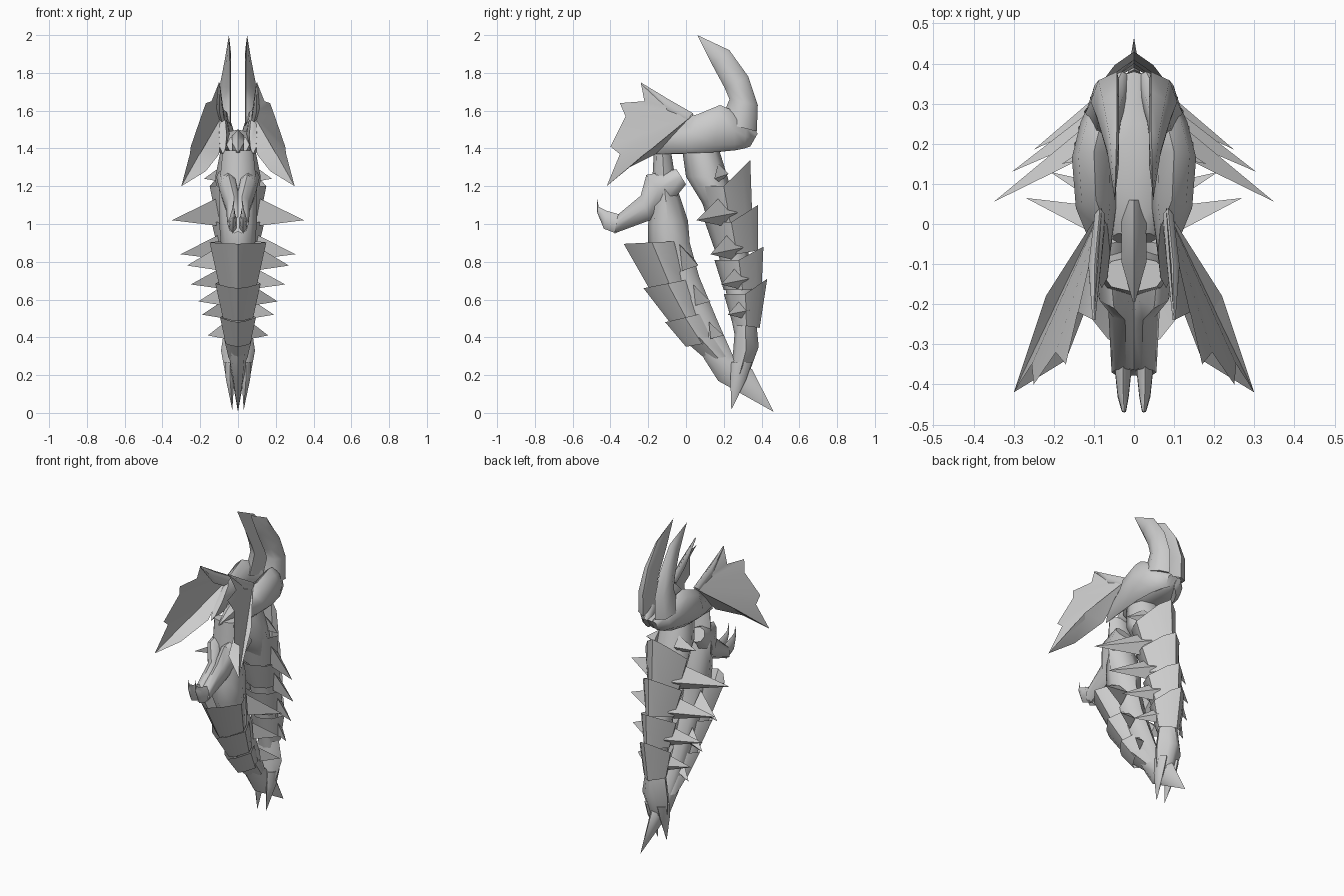
import bpy, bmesh, math
from mathutils import Vector

grey = bpy.data.materials.new("bone grey")
grey.diffuse_color = (0.6, 0.6, 0.6, 1)


def finish(name, verts, faces, facing=None):
    """Make the object; facing(face centre) gives the outward side of open sheets."""
    mesh = bpy.data.meshes.new(name)
    mesh.from_pydata(verts, [], faces)
    bm = bmesh.new()
    bm.from_mesh(mesh)
    bmesh.ops.remove_doubles(bm, verts=bm.verts, dist=0.0005)
    bmesh.ops.recalc_face_normals(bm, faces=bm.faces)
    if facing:
        total = sum(f.normal.dot(facing(f.calc_center_median())) * f.calc_area()
                    for f in bm.faces)
        if total < 0:
            bmesh.ops.reverse_faces(bm, faces=bm.faces)
    bm.to_mesh(mesh)
    bm.free()
    mesh.materials.append(grey)
    ob = bpy.data.objects.new(name, mesh)
    bpy.context.collection.objects.link(ob)
    bpy.ops.object.select_all(action='DESELECT')
    ob.select_set(True)
    bpy.context.view_layer.objects.active = ob
    bpy.ops.object.shade_smooth_by_angle(angle=math.radians(50))


def loft(name, stations, sides=8, side=1, caps=True, keel=None, flat=None):
    """Stations: (y, z) of one edge, (y, z) of the other, half width, x centre.
    keel 0 or 1 sharpens the first or second edge to a ridge (1 also lifts it),
    flat limits how far the inner side bulges."""
    verts, faces = [], []
    for y0, z0, y1, z1, w, *xc in stations:
        for k in range(sides):
            a = 2 * math.pi * k / sides
            t = (1 - math.cos(a)) / 2
            x = w * math.sin(a)
            if keel is not None and abs(t - keel) < 0.45:
                x *= 0.62
            if flat is not None:
                x = max(x, -flat)
            tz = max(0, 2 * t - 1) if keel == 1 else t
            verts.append((side * (x + (xc[0] if xc else 0)),
                          y0 + (y1 - y0) * t, z0 + (z1 - z0) * tz))
    for i in range(len(stations) - 1):
        for k in range(sides):
            a, b = i * sides + k, i * sides + (k + 1) % sides
            faces.append((a, b, b + sides, a + sides))
    facing = None
    if caps:
        faces.append(tuple(range(sides)))
        if stations[-1][4] > 0:
            faces.append(tuple(range(len(verts) - sides, len(verts))))
    else:
        mid = sum((Vector(v) for v in verts), Vector()) / len(verts)
        facing = lambda c: c - mid
    finish(name, verts, faces, facing)


def pair(name, stations, sides=8, flat=None):
    for s, tag in ((1, "right"), (-1, "left")):
        loft(f"{name}_{tag}", stations, sides, s, flat=flat)


def spikes(name, base, tip):
    """Mirrored three-sided thorns from a base triangle to a tip."""
    for s, tag in ((1, "right"), (-1, "left")):
        verts = [(s * x, y, z) for x, y, z in base + [tip]]
        finish(f"{name}_{tag}", verts, [(0, 1, 2), (0, 1, 3), (1, 2, 3), (2, 0, 3)])


# Swept horns on the back of the head, flat on the inner side
pair("horn", [(0.06, 2.0, 0.06, 2.0, 0, 0.048),
              (0.14, 1.84, 0.23, 1.92, 0.025, 0.043),
              (0.205, 1.72, 0.33, 1.78, 0.05, 0.043),
              (0.23, 1.66, 0.38, 1.63, 0.065, 0.043),
              (0.18, 1.54, 0.375, 1.49, 0.078, 0.043)], flat=0.006)

# Head: narrow prow, low crown and raised cheeks
loft("prow", [(-0.195, 1.38, -0.195, 1.375, 0.003),
              (-0.10, 1.45, -0.08, 1.37, 0.036),
              (0.0, 1.50, 0.0, 1.37, 0.036),
              (0.06, 1.50, 0.06, 1.38, 0.03)], 6)
loft("crown", [(-0.02, 1.47, -0.05, 1.37, 0.06),
               (0.10, 1.50, 0.08, 1.37, 0.12),
               (0.25, 1.49, 0.25, 1.39, 0.11),
               (0.38, 1.48, 0.33, 1.41, 0.035)])
pair("cheek", [(0.02, 1.57, -0.16, 1.37, 0.02, 0.08),
               (0.06, 1.58, 0.02, 1.375, 0.05, 0.095),
               (0.18, 1.63, 0.15, 1.38, 0.055, 0.10),
               (0.25, 1.60, 0.26, 1.39, 0.05, 0.083),
               (0.32, 1.53, 0.31, 1.40, 0.045, 0.06),
               (0.38, 1.48, 0.34, 1.41, 0.02, 0.03)])

# Ragged fan wings, folded under along the lower edge
wing = [(0.08, 0.04, 1.58), (0.10, -0.24, 1.75), (0.14, -0.22, 1.65),
        (0.17, -0.35, 1.64), (0.195, -0.32, 1.57), (0.25, -0.40, 1.41),
        (0.255, -0.35, 1.37), (0.30, -0.42, 1.20), (0.22, -0.18, 1.40),
        (0.17, -0.34, 1.28), (0.10, -0.16, 1.37)]
for s, tag in ((1, "right"), (-1, "left")):
    finish("wing_" + tag, [(s * x, y, z) for x, y, z in wing],
           [(0, i, i + 1) for i in range(1, 8)] + [(0, 8, 10), (8, 7, 9), (8, 9, 10)],
           lambda c, s=s: Vector((s, 0, 0.3)))
pair("wing_rib", [(0.04, 1.585, -0.02, 1.54, 0.015, 0.085),
                  (-0.10, 1.665, -0.11, 1.59, 0.018, 0.098),
                  (-0.24, 1.75, -0.235, 1.735, 0.004, 0.10)], 6)

# Front body, ending in a single long stinger
loft("front_body", [(-0.17, 1.39, -0.08, 1.39, 0.08),
                    (-0.18, 1.20, -0.05, 1.20, 0.10),
                    (-0.20, 1.00, 0.01, 1.02, 0.10),
                    (-0.20, 0.88, 0.02, 0.90, 0.09),
                    (-0.10, 0.68, 0.07, 0.72, 0.08),
                    (0.00, 0.45, 0.17, 0.48, 0.06),
                    (0.10, 0.28, 0.25, 0.30, 0.045),
                    (0.17, 0.17, 0.35, 0.23, 0.035),
                    (0.465, 0.005, 0.465, 0.005, 0)])

# Overlapping keeled belly plates
belly = [[(-0.33, 0.895, -0.03, 0.91, 0.15), (-0.19, 0.65, 0.02, 0.70, 0.10)],
         [(-0.225, 0.66, 0.03, 0.71, 0.12), (-0.09, 0.485, 0.09, 0.52, 0.08)],
         [(-0.11, 0.48, 0.10, 0.53, 0.095), (0.0, 0.35, 0.17, 0.38, 0.065)],
         [(-0.03, 0.40, 0.17, 0.40, 0.075), (0.11, 0.28, 0.23, 0.30, 0.05)]]
for i, rings in enumerate(belly):
    loft(f"belly_plate_{i + 1}", rings, caps=False, keel=0)

# Grasping arms with upturned claws
pair("arm", [(-0.05, 1.29, 0.0, 1.21, 0.05, 0.065),
             (-0.21, 1.26, -0.08, 1.11, 0.05, 0.05),
             (-0.24, 1.15, -0.19, 1.02, 0.042, 0.022),
             (-0.36, 1.05, -0.38, 0.95, 0.036, 0.02)])
pair("claw", [(-0.35, 1.05, -0.37, 0.95, 0.024, 0.027),
              (-0.42, 1.07, -0.435, 0.975, 0.016, 0.027),
              (-0.462, 1.09, -0.47, 1.06, 0.006, 0.025),
              (-0.47, 1.13, -0.47, 1.13, 0, 0.024)], 6)

# Back tail core
loft("tail_core", [(-0.02, 1.39, 0.17, 1.41, 0.09),
                   (0.0, 1.25, 0.22, 1.25, 0.12),
                   (0.08, 1.12, 0.26, 1.10, 0.11),
                   (0.14, 1.0, 0.30, 1.0, 0.085),
                   (0.20, 0.7, 0.36, 0.7, 0.07),
                   (0.26, 0.4, 0.35, 0.42, 0.06)])

# Flared tail plates, keeled along the back
tail = [[(0.06, 1.20, 0.34, 1.34, 0.15), (0.12, 1.00, 0.35, 1.06, 0.11)],
        [(0.10, 1.01, 0.38, 1.10, 0.14), (0.16, 0.84, 0.38, 0.86, 0.10)],
        [(0.15, 0.81, 0.41, 0.88, 0.125), (0.20, 0.65, 0.40, 0.66, 0.09)],
        [(0.20, 0.63, 0.43, 0.71, 0.11), (0.25, 0.46, 0.39, 0.45, 0.08)]]
for i, rings in enumerate(tail):
    loft(f"tail_plate_{i + 1}", rings, caps=False, keel=1)

# Tail end cup and its two prongs
loft("tail_cup", [(0.26, 0.46, 0.37, 0.50, 0.07),
                  (0.25, 0.33, 0.385, 0.35, 0.09),
                  (0.235, 0.20, 0.33, 0.20, 0.066)], caps=False, keel=1)
pair("tail_prong", [(0.24, 0.27, 0.35, 0.27, 0.033, 0.042),
                    (0.235, 0.18, 0.32, 0.18, 0.026, 0.042),
                    (0.24, 0.015, 0.24, 0.015, 0, 0.03)], 6)

# Side thorns: tip position, base centre y and size
thorns = {"tail_thorn": [((0.18, 0.15, 1.24), 0.18, 0.05),
                         ((0.35, 0.055, 1.02), 0.20, 0.08),
                         ((0.305, 0.13, 0.84), 0.24, 0.07),
                         ((0.25, 0.185, 0.68), 0.28, 0.06),
                         ((0.19, 0.22, 0.52), 0.30, 0.05)],
          "belly_thorn": [((0.27, 0.065, 0.78), -0.02, 0.07),
                          ((0.21, 0.13, 0.59), 0.05, 0.055),
                          ((0.16, 0.20, 0.41), 0.13, 0.045)]}
for name, items in thorns.items():
    for i, ((x, y, z), by, r) in enumerate(items):
        bx = 0.04 + r * 0.6
        spikes(f"{name}_{i + 1}", [(bx, by - r * 0.2, z + r * 1.6),
                                   (bx, by + r * 0.9, z + r * 0.5),
                                   (bx, by, z - r * 0.4)], (x, y, z))
